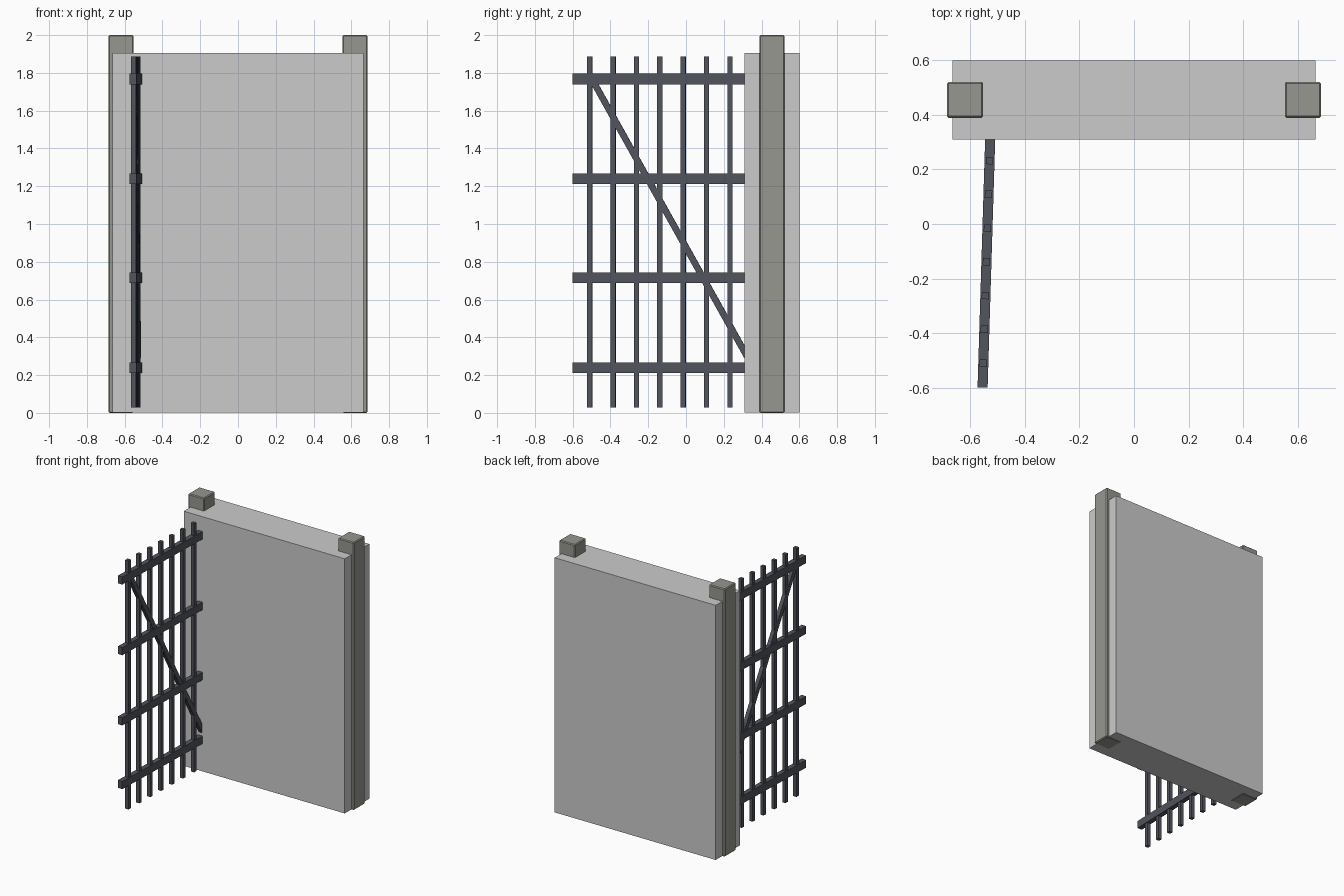
import bpy, bmesh, math
from mathutils import Matrix, Vector

if "Cube" in bpy.data.objects:
    bpy.data.objects.remove(bpy.data.objects["Cube"])


def material(name, rgb):
    m = bpy.data.materials.new(name)
    m.diffuse_color = (*rgb, 1)
    m.use_nodes = True
    m.node_tree.nodes["Principled BSDF"].inputs["Base Color"].default_value = m.diffuse_color
    return m


iron = material("dark_iron", (0.085, 0.09, 0.11))
stone = material("post_stone", (0.31, 0.31, 0.28))


def boxes(name, items, mat=None, bevel=0, matrix=None):
    """One object made of boxes given as (center, size, tilt about local y)."""
    bm = bmesh.new()
    for center, size, tilt in items:
        bmesh.ops.create_cube(
            bm, size=1,
            matrix=Matrix.Translation(center) @ Matrix.Rotation(tilt, 4, 'Y')
            @ Matrix.Diagonal((*size, 1)))
    if bevel:
        bmesh.ops.bevel(bm, geom=bm.edges[:], offset=bevel, segments=1,
                        affect='EDGES')
    mesh = bpy.data.meshes.new(name)
    bm.to_mesh(mesh)
    bm.free()
    ob = bpy.data.objects.new(name, mesh)
    bpy.context.collection.objects.link(ob)
    if matrix:
        ob.matrix_world = matrix
    if mat:
        mesh.materials.append(mat)
    return ob


# solid slab filling the opening
boxes("wall_slab", [((0, 0.455, 0.954), (1.33, 0.29, 1.902), 0)])

# gate posts
for side, name in ((-1, "left_post"), (1, "right_post")):
    boxes(name, [((side * 0.619, 0.455, 1), (0.132, 0.132, 2), 0)],
          stone, bevel=0.006)

# gate leaf: local x runs from the hinge to the free edge, swung open
WIDTH = 1.046
swing = (Matrix.Translation((-0.523, 0.446, 0))
         @ Matrix.Rotation(math.radians(-91.75), 4, 'Z'))

# horizontal rails
boxes("gate_rails", [((WIDTH / 2, 0, z), (WIDTH, 0.037, 0.057), 0)
                     for z in (0.239, 0.715, 1.239, 1.767)],
      iron, matrix=swing)

# upright bars
boxes("gate_bars", [((0.09 + 0.1237 * i, 0, 0.957), (0.027, 0.027, 1.857), 0)
                    for i in range(8)], iron, matrix=swing)

# diagonal brace
a, b = Vector((0.09, 0, 0.24)), Vector((0.932, 0, 1.745))
d = b - a
boxes("gate_brace", [((a + b) / 2, (0.034, 0.029, d.length),
                      math.atan2(d.x, d.z))], iron, matrix=swing)
